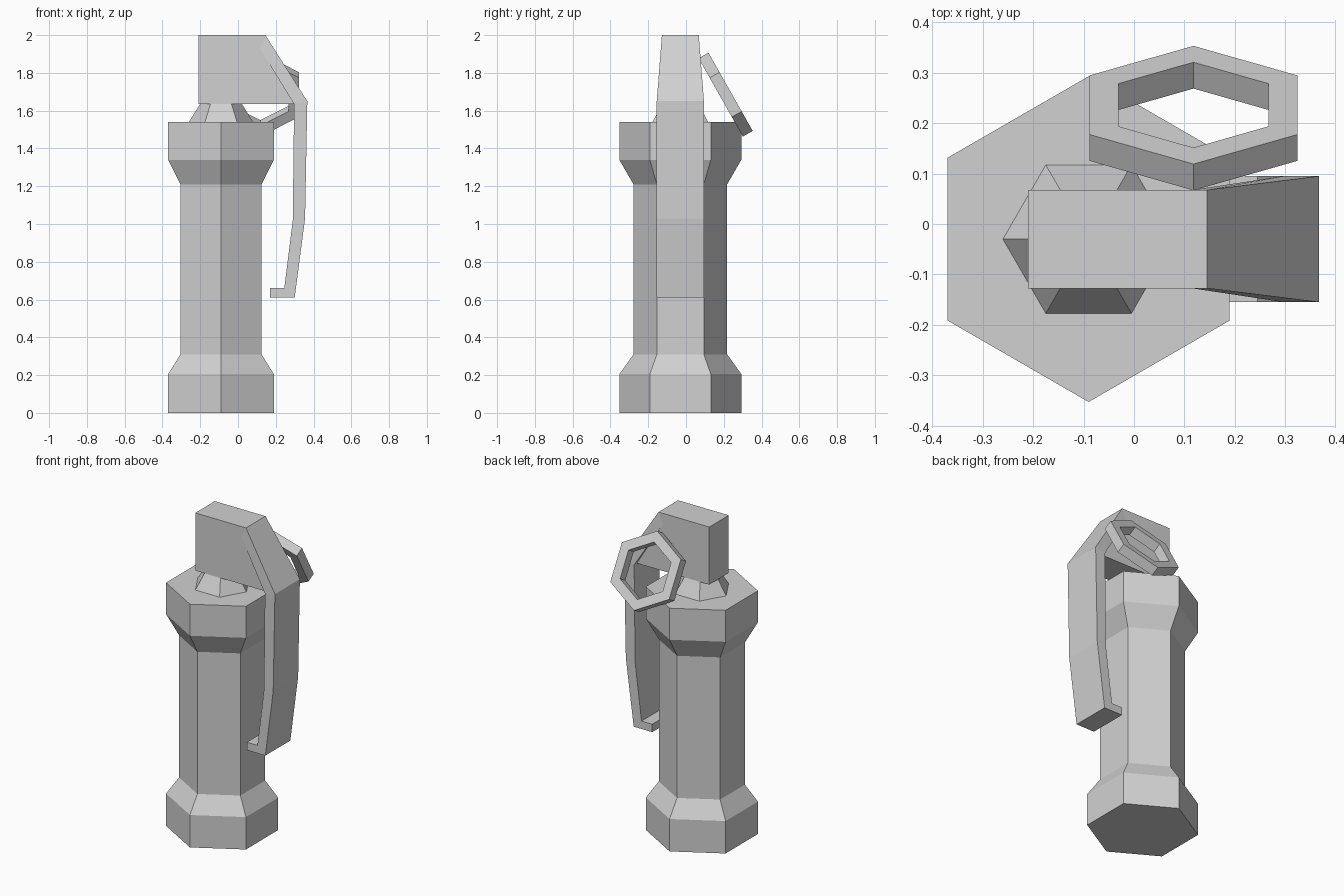
import bpy, bmesh, math
from mathutils import Matrix, Vector

cube = bpy.data.objects.get("Cube")
if cube:
    bpy.data.objects.remove(cube, do_unlink=True)

GREY = (0.64, 0.64, 0.64, 1)
grey = bpy.data.materials.new("light grey")
grey.use_nodes = True
grey.diffuse_color = GREY
grey.node_tree.nodes["Principled BSDF"].inputs["Base Color"].default_value = GREY

CX, CY = -0.09, -0.03   # shared axis of the body and neck


def finish(name, bm):
    bmesh.ops.recalc_face_normals(bm, faces=bm.faces)
    mesh = bpy.data.meshes.new(name)
    bm.to_mesh(mesh)
    bm.free()
    mesh.materials.append(grey)
    obj = bpy.data.objects.new(name, mesh)
    bpy.context.collection.objects.link(obj)
    return obj


def hexagon(bm, radius, z, turn):
    return [bm.verts.new((radius * math.cos(turn + i * math.pi / 3),
                          radius * math.sin(turn + i * math.pi / 3), z)) for i in range(6)]


def bridge(bm, a, b):
    n = len(a)
    for i in range(n):
        j = (i + 1) % n
        bm.faces.new((a[i], a[j], b[j], b[i]))


def hex_stack(name, profile, turn):
    """Six-sided solid from (radius, height) pairs."""
    bm = bmesh.new()
    rings = [hexagon(bm, r, z, turn) for r, z in profile]
    for a, b in zip(rings, rings[1:]):
        bridge(bm, a, b)
    bm.faces.new(rings[0])
    bm.faces.new(rings[-1])
    finish(name, bm).location = (CX, CY, 0)


# Body with flared ends, and the tapered neck
hex_stack("body", [(0.323, 0), (0.323, 0.205), (0.248, 0.31), (0.248, 1.21),
                   (0.323, 1.34), (0.323, 1.54)], math.pi / 2)
hex_stack("neck", [(0.17, 1.54), (0.105, 1.645)], 0)

# Head block: side profile extruded across y
bm = bmesh.new()
head = [(-0.21, 1.635), (-0.21, 2), (0.145, 2), (0.115, 1.93), (0.30, 1.635)]
sides = [[bm.verts.new((x, CY + s * 0.0975, z)) for x, z in head] for s in (-1, 1)]
bridge(bm, *sides)
for side in sides:
    bm.faces.new(side)
finish("head", bm)

# Lever: bent strip of (outer point, inner point, half width) stations
stations = [((0.145, 2), (0.115, 1.93), 0.0975),
            ((0.367, 1.65), (0.297, 1.635), 0.125),
            ((0.355, 1.03), (0.29, 1.02), 0.125),
            ((0.30, 0.61), (0.245, 0.66), 0.125),
            ((0.17, 0.61), (0.17, 0.66), 0.125)]
bm = bmesh.new()
loops = []
for outer, inner, w in stations:
    corners = [(outer, -w), (outer, w), (inner, w), (inner, -w)]
    loops.append([bm.verts.new((p[0], CY + y, p[1])) for p, y in corners])
for a, b in zip(loops, loops[1:]):
    bridge(bm, a, b)
bm.faces.new(loops[0])
bm.faces.new(loops[-1])
finish("lever", bm)

# Tilted six-sided pull ring
bm = bmesh.new()
HALF = 0.03
loops = [hexagon(bm, r, z, math.pi / 2)
         for r, z in ((0.238, HALF), (0.238, -HALF), (0.172, -HALF), (0.172, HALF))]
for i in range(4):
    bridge(bm, loops[i], loops[(i + 1) % 4])
ring = finish("pull_ring", bm)
ring.matrix_world = (Matrix.Translation(Vector((0.118, 0.21, 1.685)))
                     @ Matrix.Rotation(math.radians(-60.5), 4, 'X'))
